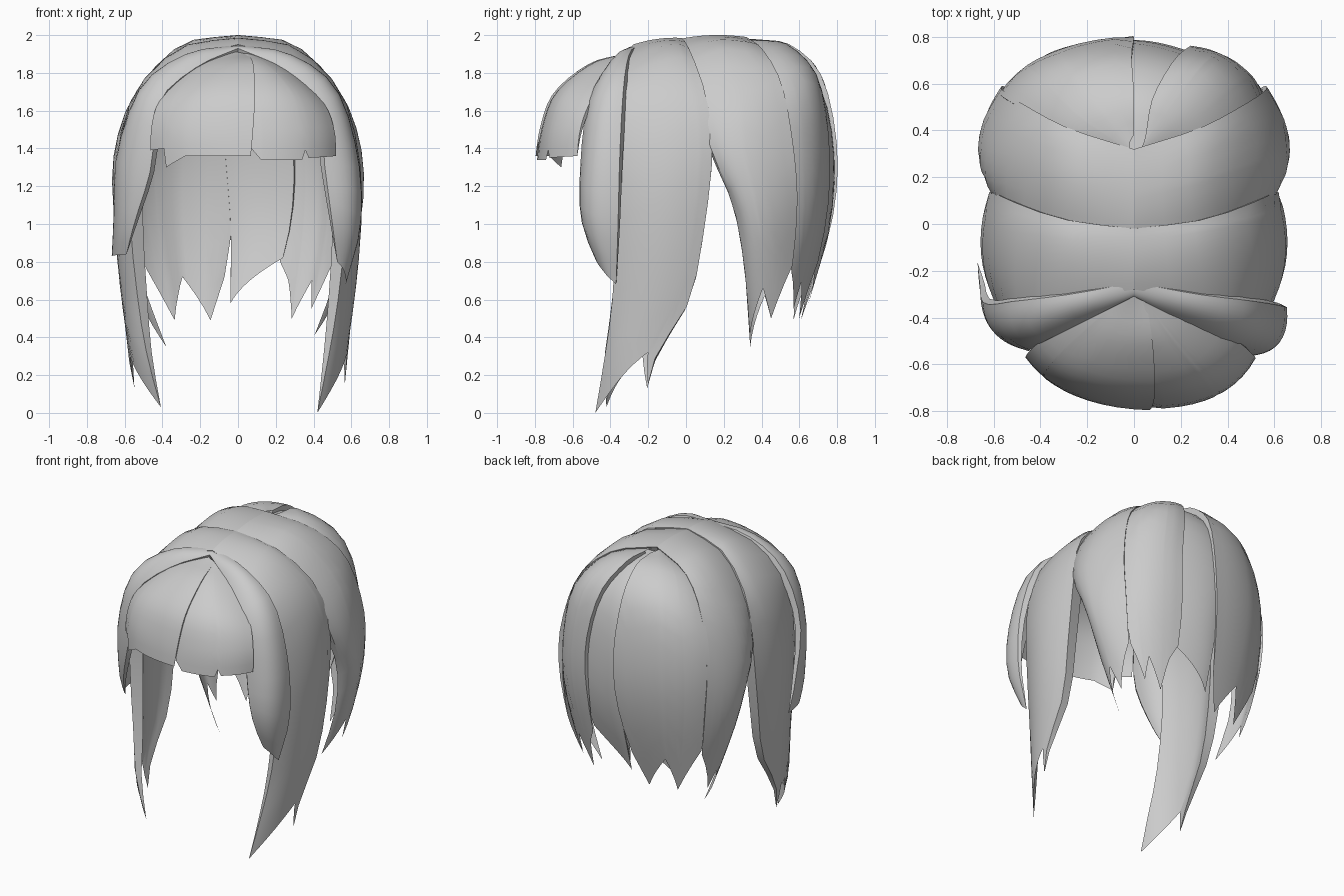
import bpy
from mathutils import Vector


def spline(pts, t):
    # Catmull-Rom through pts, t in row units
    n = len(pts)
    i = min(int(t), n - 2)
    f = t - i
    p1, p2 = pts[i], pts[i + 1]
    p0 = pts[i - 1] if i > 0 else 2 * p1 - p2
    p3 = pts[i + 2] if i + 2 < n else 2 * p2 - p1
    return 0.5 * (2 * p1 + (p2 - p0) * f + (2 * p0 - 5 * p1 + 4 * p2 - p3) * f * f
                  + (3 * p1 - p0 - 3 * p2 + p3) * f ** 3)


def lock(name, rows, hem, sx=1, thick=0.045, cols=10, steps=14):
    """Closed hair lock: each row = first edge, middle, last edge; hem = (u, z) ragged
    lower outline. The inner side is offset towards the head and meets the hem."""
    rows = [[Vector((p[0] * sx, p[1], p[2])) for p in r] for r in rows]
    us = sorted({round(i / cols, 3) for i in range(cols + 1)} | {h[0] for h in hem})
    end = len(rows) - 1
    outer, inner = [], []
    for u in us:
        a, b, c = (1 - u) * (1 - 2 * u), 4 * u * (1 - u), u * (2 * u - 1)
        line = [r[0] * a + r[1] * b + r[2] * c for r in rows]
        for (u0, z0), (u1, z1) in zip(hem, hem[1:]):
            if u0 <= u <= u1:
                zh = z0 + (z1 - z0) * (u - u0) / (u1 - u0)
        lo, hi = end * 0.4, float(end)
        for _ in range(25):
            mid = (lo + hi) / 2
            if spline(line, mid).z > zh:
                lo = mid
            else:
                hi = mid
        for k in range(steps + 1):
            p = spline(line, hi * k / steps)
            to_head = (Vector((0, 0, min(p.z, 1.3))) - p).normalized()
            outer.append(p)
            inner.append(p + to_head * thick * (1 - (k / steps) ** 3))
    m = steps + 1
    nv = len(outer)
    faces = [(i * m + k, i * m + k + 1, (i + 1) * m + k + 1, (i + 1) * m + k)
             for i in range(len(us) - 1) for k in range(steps)]
    # make the outside face away from the head centre
    q = [outer[i] for i in faces[len(faces) // 2]]
    flip = (q[2] - q[0]).cross(q[3] - q[1]).dot(q[0] - Vector((0, 0, 1.2))) < 0
    faces += [tuple(i + nv for i in f[::-1]) for f in faces]
    # side walls
    s = (len(us) - 1) * m
    for k in range(steps):
        faces.append((k + 1, k, k + nv, k + 1 + nv))
        faces.append((s + k, s + k + 1, s + k + 1 + nv, s + k + nv))
    if flip:
        faces = [f[::-1] for f in faces]
    me = bpy.data.meshes.new(name)
    me.from_pydata(outer + inner, [], faces)
    ob = bpy.data.objects.new(name, me)
    bpy.context.collection.objects.link(ob)
    bpy.ops.object.select_all(action='DESELECT')
    ob.select_set(True)
    bpy.context.view_layer.objects.active = ob
    bpy.ops.object.shade_smooth_by_angle()
    return ob


# Narrow locks framing the fringe
temple = [
    [(0, -.31, 1.93), (0, -.29, 1.94), (0, -.25, 1.95)],
    [(.22, -.42, 1.83), (.26, -.37, 1.89), (.27, -.3, 1.9)],
    [(.42, -.52, 1.64), (.5, -.45, 1.7), (.51, -.33, 1.73)],
    [(.46, -.56, 1.3), (.6, -.5, 1.35), (.63, -.35, 1.38)],
    [(.5, -.55, 1.0), (.62, -.5, 1.0), (.65, -.36, 1.0)],
    [(.54, -.42, .68), (.56, -.4, .68), (.57, -.37, .68)]]
lock("temple_lock_right", temple, [(0, .8), (.5, .72), (1, .68)])
left_temple = temple[:3] + [
    [(.46, -.54, 1.3), (.59, -.47, 1.35), (.64, -.34, 1.38)],
    [(.55, -.47, 1.0), (.63, -.4, 1.0), (.66, -.25, 1.0)],
    [(.6, -.37, .8), (.65, -.29, .8), (.67, -.15, .8)]]
lock("temple_lock_left", left_temple, [(0, .84), (1, .83)], -1)

# Long side locks
side = [
    [(0, -.28, 1.95), (0, -.15, 1.98), (0, -.02, 1.985)],
    [(.3, -.33, 1.86), (.3, -.13, 1.93), (.3, .02, 1.92)],
    [(.5, -.36, 1.67), (.54, -.12, 1.7), (.53, .1, 1.7)],
    [(.57, -.37, 1.35), (.64, -.12, 1.35), (.61, .14, 1.4)],
    [(.57, -.37, 1.0), (.65, -.14, 1.0), (.62, .1, 1.0)],
    [(.53, -.39, .6), (.61, -.2, .6), (.6, .02, .6)],
    [(.48, -.43, .3), (.55, -.32, .3), (.58, -.16, .3)],
    [(.42, -.48, 0), (.49, -.37, 0), (.55, -.23, 0)]]
lock("long_side_lock_right", side, [(0, .0), (.86, .32), (1, .15)], thick=.1)
left_side = side[:-1] + [[(.4, -.42, 0), (.47, -.34, 0), (.52, -.23, 0)]]
lock("long_side_lock_left", left_side, [(0, .03), (.8, .3), (1, .13)], -1, thick=.1)

# Locks behind the ears
rear_side = [
    [(0, -.03, 1.98), (0, .14, 2.0), (0, .32, 1.99)],
    [(.3, 0, 1.9), (.3, .22, 1.95), (.28, .41, 1.92)],
    [(.52, .08, 1.68), (.54, .3, 1.7), (.47, .51, 1.73)],
    [(.61, .13, 1.4), (.65, .32, 1.4), (.56, .57, 1.4)],
    [(.61, .26, 1.1), (.655, .39, 1.07), (.56, .59, 1.1)],
    [(.54, .32, .75), (.57, .42, .75), (.51, .56, .75)],
    [(.38, .34, .35), (.43, .4, .35), (.43, .5, .35)]]
lock("rear_side_lock_right", rear_side, [(0, .41), (.45, .66), (.7, .5), (1, .78)])
lock("rear_side_lock_left", rear_side, [(0, .35), (.5, .62), (.7, .5), (1, .78)], -1)

# Back of the head: right, centre and left locks
lock("back_lock_right", [
    [(0, .28, 1.97), (.03, .32, 1.975), (.05, .38, 1.97)],
    [(.3, .39, 1.9), (.21, .49, 1.94), (.08, .54, 1.95)],
    [(.49, .49, 1.69), (.36, .65, 1.76), (.17, .7, 1.77)],
    [(.55, .54, 1.4), (.43, .69, 1.4), (.24, .76, 1.4)],
    [(.54, .56, 1.0), (.42, .68, 1.0), (.23, .74, 1.0)],
    [(.42, .54, .48), (.32, .58, .48), (.21, .62, .48)]],
    [(0, .78), (.25, .55), (.4, .7), (.68, .5), (.85, .7), (1, .8)])
lock("back_lock_centre", [
    [(-.05, .3, 1.96), (0, .32, 1.96), (.06, .33, 1.96)],
    [(-.06, .53, 1.91), (.04, .53, 1.92), (.14, .52, 1.91)],
    [(-.07, .7, 1.74), (.08, .7, 1.74), (.24, .66, 1.73)],
    [(-.07, .78, 1.4), (.1, .77, 1.4), (.3, .71, 1.4)],
    [(-.04, .76, 1.0), (.1, .755, 1.0), (.28, .7, 1.0)],
    [(-.04, .64, .55), (.04, .63, .55), (.16, .6, .55)]],
    [(0, .58), (1, .82)], thick=.03)
lock("back_lock_left", [
    [(0, .28, 1.97), (-.02, .33, 1.98), (0, .38, 1.975)],
    [(-.3, .39, 1.9), (-.19, .5, 1.94), (0, .55, 1.95)],
    [(-.49, .5, 1.69), (-.31, .67, 1.76), (-.01, .72, 1.78)],
    [(-.57, .55, 1.4), (-.36, .73, 1.4), (0, .8, 1.4)],
    [(-.55, .56, 1.0), (-.35, .7, 1.0), (-.03, .77, 1.0)],
    [(-.42, .54, .48), (-.28, .58, .48), (-.11, .61, .48)]],
    [(0, .8), (.32, .49), (.55, .72), (.9, .49), (1, .72)])

# Fringe halves
lock("fringe_right", [
    [(.05, -.28, 1.92), (.04, -.31, 1.91), (.03, -.32, 1.9)],
    [(.26, -.39, 1.82), (.16, -.49, 1.84), (.05, -.5, 1.845)],
    [(.44, -.5, 1.66), (.29, -.65, 1.69), (.06, -.69, 1.69)],
    [(.51, -.56, 1.5), (.34, -.72, 1.5), (.07, -.765, 1.5)],
    [(.52, -.58, 1.3), (.35, -.74, 1.3), (.07, -.795, 1.3)]],
    [(0, 1.36), (.44, 1.35), (.48, 1.39), (.52, 1.34), (.92, 1.34), (1, 1.4)], thick=.03)
lock("fringe_left", [
    [(-.03, -.28, 1.92), (0, -.31, 1.91), (.05, -.32, 1.9)],
    [(-.25, -.39, 1.82), (-.11, -.49, 1.84), (.08, -.51, 1.85)],
    [(-.41, -.51, 1.66), (-.21, -.65, 1.69), (.09, -.7, 1.695)],
    [(-.46, -.56, 1.5), (-.25, -.72, 1.5), (.08, -.775, 1.5)],
    [(-.46, -.58, 1.28), (-.25, -.74, 1.28), (.06, -.805, 1.28)]],
    [(0, 1.39), (.2, 1.4), (.22, 1.3), (.45, 1.36), (1, 1.36)], thick=.03)
